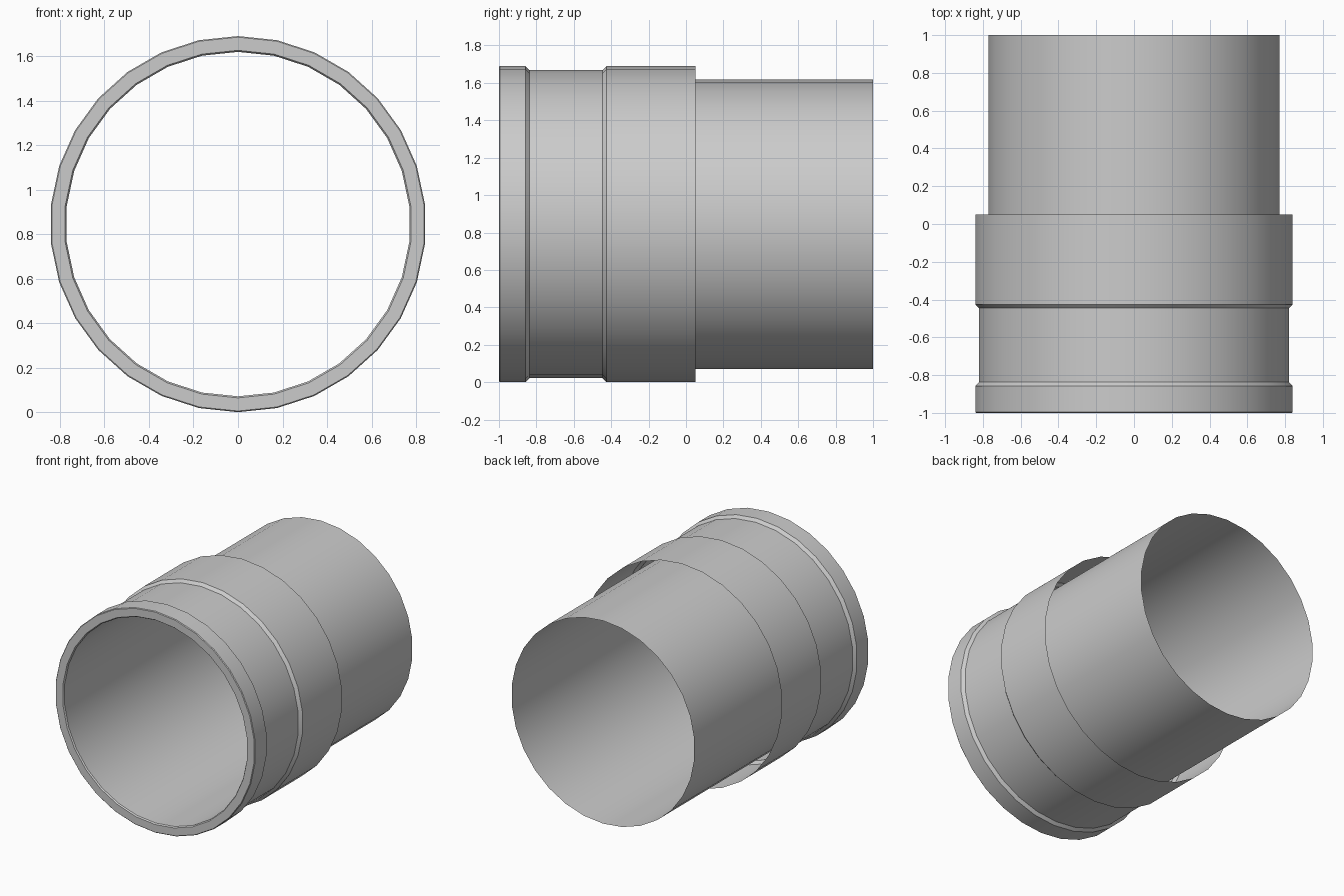
import bpy, bmesh, math

cube = bpy.data.objects.get("Cube")
if cube:
    bpy.data.objects.remove(cube, do_unlink=True)

SIDES = 30
CENTRE_Z = 0.845

# Single plain grey for every part
grey = bpy.data.materials.new("light_grey")
grey.use_nodes = True
grey.diffuse_color = (0.6, 0.6, 0.6, 1)
grey.node_tree.nodes["Principled BSDF"].inputs["Base Color"].default_value = (0.6, 0.6, 0.6, 1)


def lathe(name, profile):
    """Revolve (y, radius) points around the y axis into an open surface."""
    bm = bmesh.new()
    rings = []
    for y, r in profile:
        angles = [2 * math.pi * i / SIDES for i in range(SIDES)]
        rings.append([bm.verts.new((r * math.sin(a), y, r * math.cos(a))) for a in angles])
    for near, far in zip(rings, rings[1:]):
        for i in range(SIDES):
            j = (i + 1) % SIDES
            bm.faces.new((near[i], near[j], far[j], far[i]))
    mesh = bpy.data.meshes.new(name)
    bm.to_mesh(mesh)
    bm.free()
    mesh.materials.append(grey)
    obj = bpy.data.objects.new(name, mesh)
    obj.location.z = CENTRE_Z
    bpy.context.collection.objects.link(obj)
    bpy.ops.object.select_all(action='DESELECT')
    obj.select_set(True)
    bpy.context.view_layer.objects.active = obj
    bpy.ops.object.shade_smooth_by_angle(angle=math.radians(30))
    return obj


# Long thin-walled pipe, open at both ends
lathe("inner_pipe", [(-0.99, 0.774), (1.0, 0.774)])

# Outer sleeve: front lip, chamfered shallow groove, open back edge
lathe("outer_sleeve", [
    (-0.99, 0.774), (-1.0, 0.781),
    (-1.0, 0.84), (-0.995, 0.845),
    (-0.858, 0.845), (-0.837, 0.824),
    (-0.446, 0.824), (-0.425, 0.845),
    (0.05, 0.845),
])
